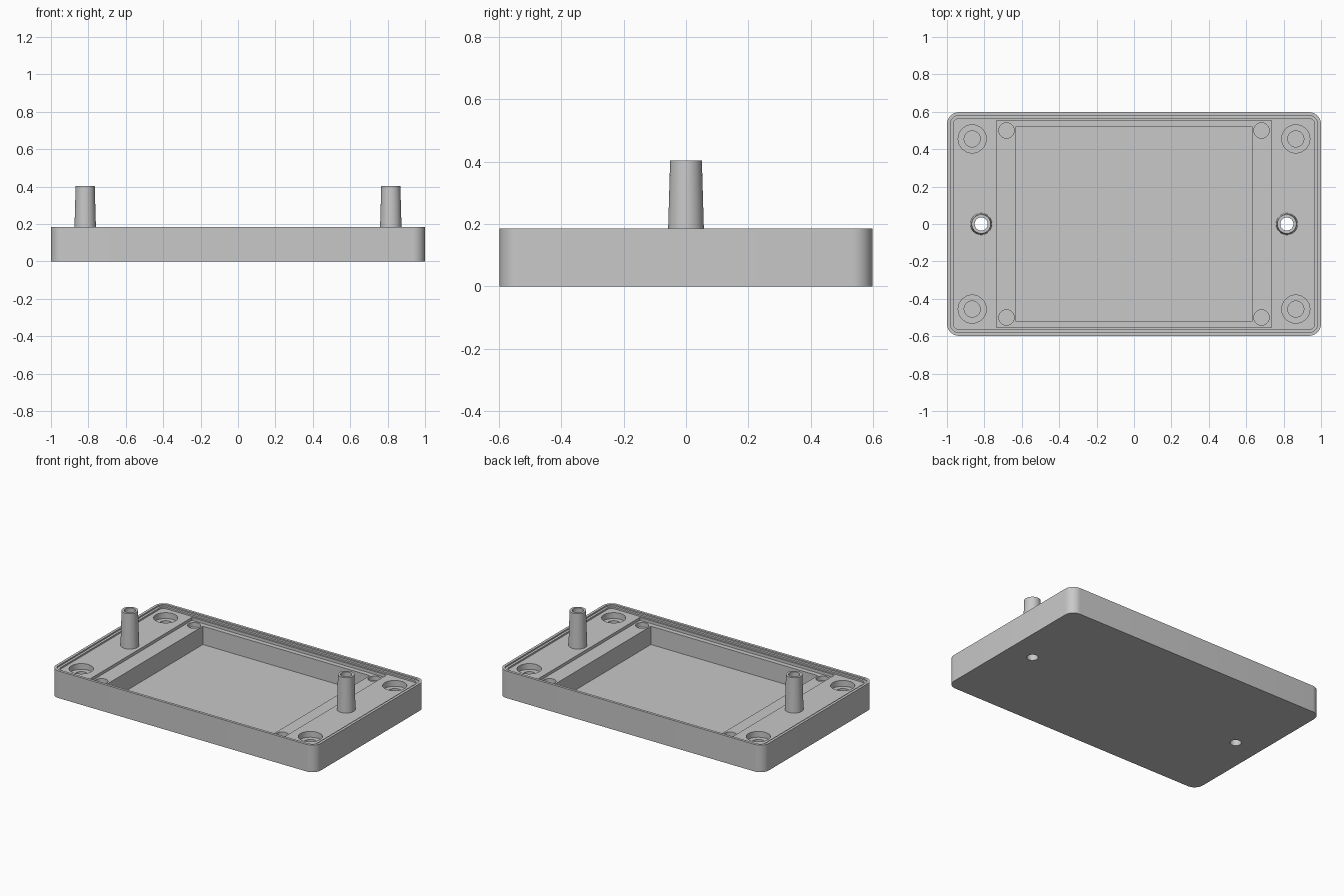
import bpy, bmesh
from math import sin, cos, pi

cube = bpy.data.objects.get("Cube")
if cube:
    bpy.data.objects.remove(cube)

grey = bpy.data.materials.new("light_grey_plastic")
grey.use_nodes = True
colour = (0.58, 0.58, 0.58, 1)
grey.diffuse_color = colour
grey.node_tree.nodes["Principled BSDF"].inputs["Base Color"].default_value = colour

TOP = 0.185      # rim height
FLOOR = 0.165    # recessed deck
LEDGE = 0.145    # step around the pocket
ABOVE = 0.6      # cutters reach past the top


def rounded_rect(hx, hy, r, steps=10):
    """Outline of a rectangle with optional rounded corners."""
    if r == 0:
        return [(hx, hy), (-hx, hy), (-hx, -hy), (hx, -hy)]
    points = []
    for q, (sx, sy) in enumerate([(1, 1), (-1, 1), (-1, -1), (1, -1)]):
        for i in range(steps + 1):
            a = (q + i / steps) * pi / 2
            points.append((sx * (hx - r) + r * cos(a), sy * (hy - r) + r * sin(a)))
    return points


def circle(x, y, r, n=48):
    return [(x + r * cos(2 * pi * i / n), y + r * sin(2 * pi * i / n)) for i in range(n)]


def loft(name, bottom, z0, top, z1):
    """Solid between two matching outlines."""
    bm = bmesh.new()
    low = [bm.verts.new((x, y, z0)) for x, y in bottom]
    high = [bm.verts.new((x, y, z1)) for x, y in top]
    bm.faces.new(low[::-1])
    bm.faces.new(high)
    n = len(low)
    for i in range(n):
        j = (i + 1) % n
        bm.faces.new((low[i], low[j], high[j], high[i]))
    mesh = bpy.data.meshes.new(name)
    bm.to_mesh(mesh)
    bm.free()
    mesh.materials.append(grey)
    obj = bpy.data.objects.new(name, mesh)
    bpy.context.collection.objects.link(obj)
    return obj


def cut(target, outline, z0):
    """Sink an outline into the target from above down to z0."""
    cutter = loft("cutter", outline, z0, outline, ABOVE)
    cutter.hide_render = True
    mod = target.modifiers.new("cut", 'BOOLEAN')
    mod.operation = 'DIFFERENCE'
    mod.solver = 'EXACT'
    mod.object = cutter
    bpy.context.view_layer.objects.active = target
    bpy.ops.object.modifier_apply(modifier=mod.name)
    bpy.data.objects.remove(cutter)


# Tray with rounded corners, stepped rim and recessed deck
outer = rounded_rect(1, 0.598, 0.065)
tray = loft("tray", outer, 0, outer, TOP)
cut(tray, rounded_rect(0.982, 0.58, 0.047), 0.176)
cut(tray, rounded_rect(0.966, 0.564, 0.031), FLOOR)

# Central pocket with a shallow ledge around it
cut(tray, rounded_rect(0.735, 0.553, 0), LEDGE)
cut(tray, rounded_rect(0.63, 0.521, 0), 0.02)

# Counterbored corner sockets and small ledge holes
for sx in (-1, 1):
    for sy in (-1, 1):
        cut(tray, circle(sx * 0.865, sy * 0.455, 0.075), 0.125)
        cut(tray, circle(sx * 0.865, sy * 0.455, 0.043), 0.1)
        cut(tray, circle(sx * 0.682, sy * 0.5, 0.041), 0.115)

# Tapered hollow posts whose bores run through the tray
parts = [tray]
for side, sx in (("left", 1), ("right", -1)):
    x = sx * 0.817
    post = loft(side + "_post", circle(x, 0, 0.058), FLOOR - 0.005, circle(x, 0, 0.051), 0.403)
    bore = circle(x, 0, 0.035)
    cut(post, bore, -0.1)
    cut(tray, bore, -0.1)
    parts.append(post)

for obj in parts:
    bpy.ops.object.select_all(action='DESELECT')
    obj.select_set(True)
    bpy.context.view_layer.objects.active = obj
    bpy.ops.object.shade_smooth_by_angle(angle=pi / 6)
